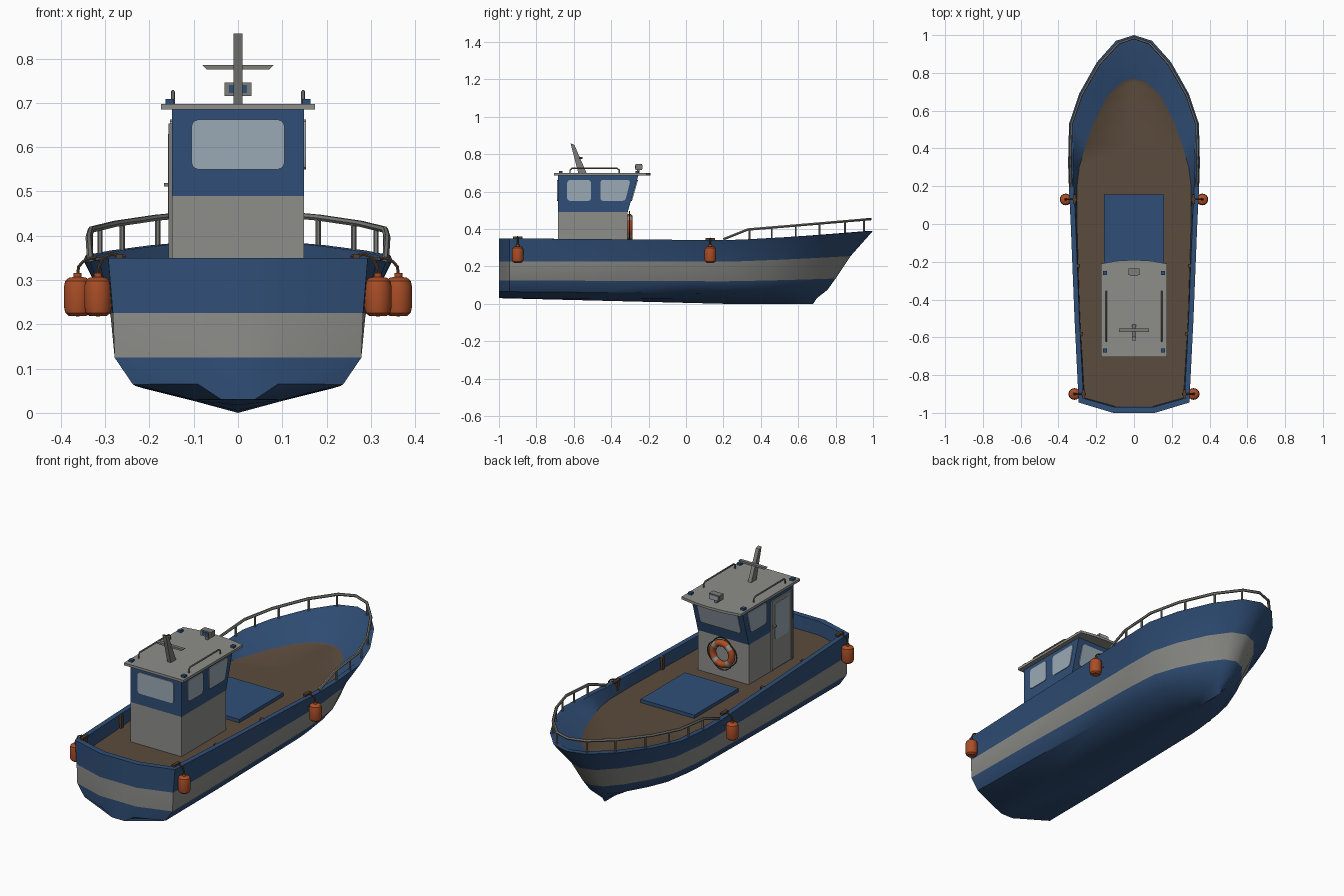
import bpy, bmesh, math
from mathutils import Vector, Matrix

if "Cube" in bpy.data.objects:
    bpy.data.objects.remove(bpy.data.objects["Cube"])

def mat(name, c):
    m = bpy.data.materials.new(name)
    m.diffuse_color = (*c, 1)
    m.use_nodes = True
    m.node_tree.nodes["Principled BSDF"].inputs["Base Color"].default_value = m.diffuse_color
    return m

BLUE = mat("hull_blue", (0.030, 0.078, 0.185))
GREY = mat("light_grey", (0.27, 0.27, 0.255))
DECK = mat("deck_brown", (0.105, 0.070, 0.045))
ORANGE = mat("fender_orange", (0.40, 0.075, 0.02))
GLASS = mat("window_glass", (0.33, 0.40, 0.46))
ROPE = mat("rope_brown", (0.085, 0.05, 0.028))
METAL = mat("rail_metal", (0.20, 0.20, 0.19))

def finish(name, me, mats, angle=35):
    for m in mats:
        me.materials.append(m)
    me.polygons.foreach_set("use_smooth", [True] * len(me.polygons))
    me.set_sharp_from_angle(angle=math.radians(angle))
    ob = bpy.data.objects.new(name, me)
    bpy.context.collection.objects.link(ob)
    return ob

def from_bm(name, bm, *mats, angle=35):
    bmesh.ops.recalc_face_normals(bm, faces=bm.faces[:])
    me = bpy.data.meshes.new(name)
    bm.to_mesh(me)
    bm.free()
    return finish(name, me, mats, angle)

def box(name, size, loc, m):
    bm = bmesh.new()
    bmesh.ops.create_cube(bm, size=1, matrix=Matrix.Translation(loc) @ Matrix.Diagonal((*size, 1)))
    return from_bm(name, bm, m)

def slab(name, pts, offset, m):
    """Extrude a planar outline by an offset vector."""
    bm = bmesh.new()
    f = bm.faces.new([bm.verts.new(p) for p in pts])
    r = bmesh.ops.extrude_face_region(bm, geom=[f])
    vs = [v for v in r["geom"] if isinstance(v, bmesh.types.BMVert)]
    bmesh.ops.translate(bm, verts=vs, vec=offset)
    if not any(len(e.link_faces) == 1 for e in bm.edges):
        return from_bm(name, bm, m)
    bm.faces.new([v for v in f.verts])
    return from_bm(name, bm, m)

def pane(name, quad, offset, m, r=0.014):
    """Thin plate with rounded corners."""
    q = [Vector(p) for p in quad]
    out = []
    for i, p in enumerate(q):
        a, b = (q[i - 1] - p).normalized() * r, (q[(i + 1) % 4] - p).normalized() * r
        out += [p + a, p + (a + b) * 0.29, p + b]
    return slab(name, out, Vector(offset), m)

def tube(name, pts, r, m, cyclic=False):
    cu = bpy.data.curves.new(name, 'CURVE')
    cu.dimensions = '3D'
    cu.bevel_depth, cu.bevel_resolution, cu.use_fill_caps = r, 1, True
    sp = cu.splines.new('POLY')
    sp.points.add(len(pts) - 1)
    for p, c in zip(sp.points, pts):
        p.co = (*c, 1)
    sp.use_cyclic_u = cyclic
    tmp = bpy.data.objects.new(name + "_path", cu)
    me = bpy.data.meshes.new_from_object(tmp)
    bpy.data.objects.remove(tmp)
    me.materials.clear()
    return finish(name, me, [m], 50)

def lathe(name, prof, loc, m, n=16):
    bm = bmesh.new()
    vs = [bm.verts.new((r, 0, z)) for r, z in prof]
    es = [bm.edges.new(p) for p in zip(vs, vs[1:])]
    bmesh.ops.spin(bm, geom=vs + es, cent=(0, 0, 0), axis=(0, 0, 1), angle=math.tau, steps=n)
    bmesh.ops.remove_doubles(bm, verts=bm.verts[:], dist=1e-5)
    bmesh.ops.translate(bm, verts=bm.verts[:], vec=loc)
    return from_bm(name, bm, m)

# Hull: stations from the transom centre round to the stem
YS = [-1, -1, -.945, -.5, 0, .2, .32, .53, .69, .857, .97, 1]
W = [0, .11, .293, .315, .335, .345, .349, .344, .29, .196, .095, 0]
DECK_EDGE = [(0, -.965), (.1, -.965), (.262, -.92), (.286, -.5), (.302, 0), (.302, .2),
             (.29, .3), (.255, .42), (.21, .545), (.14, .68), (.07, .75), (0, .77)]
DZ = 0.28

def bow(y):
    return max(0, (y - .2) / .8)

def rise(y, zs, zm, zb):
    return zm + (zs - zm) * max(0, (.2 - y) / 1.2) + (zb - zm) * bow(y) ** 1.3

def sheer(y):
    return rise(y, .35, .34, .39)

# rows: width factor stern/bow, stem y, height stern/mid/bow
ROWS = [(0, 0, .68, .03, 0, 0), (.34, .22, .70, .03, .025, .03), (.82, .48, .757, .065, .055, .075),
        (.96, .62, .80, .125, .12, .135), (.97, .75, .88, .225, .225, .255), (1, 1, 1, .35, .34, .39)]
grid = []
for k0, k1, ye, zs, zm, zb in ROWS:
    grid.append([(w * (k0 + (k1 - k0) * (y + 1) / 2), y if y < .2 else .2 + (y - .2) * (ye - .2) / .8,
                  rise(y, zs, zm, zb)) for y, w in zip(YS, W)])
grid.append([(max(0, w - (.01 if i == 1 else .026)), y + (.03 if i < 2 else .022 if i == 2 else -.025 * bow(y) ** 2),
              sheer(y)) for i, (y, w) in enumerate(zip(YS, W))])
grid.append([(x, y, DZ) for x, y in DECK_EDGE])
grid.append([(0, y, DZ) for x, y in DECK_EDGE])
bm = bmesh.new()
cache = {}
for sx in (1, -1):
    for r in range(len(grid) - 1):
        for i in range(len(YS) - 1):
            vs = []
            for x, y, z in (grid[r][i], grid[r][i + 1], grid[r + 1][i + 1], grid[r + 1][i]):
                key = (round(x * sx, 5) + 0.0, round(y, 5), round(z, 5))
                v = cache.get(key) or cache.setdefault(key, bm.verts.new(key))
                if v not in vs:
                    vs.append(v)
            if len(vs) > 2 and not bm.faces.get(vs):
                bm.faces.new(vs).material_index = 1 if r == 3 else 2 if r == 7 else 0
bmesh.ops.delete(bm, geom=[v for v in bm.verts if not v.link_faces], context='VERTS')
from_bm("hull", bm, BLUE, GREY, DECK, angle=40)

# Bow rail and its posts
def width(y):
    for (a, wa), (b, wb) in zip(list(zip(YS, W))[2:], list(zip(YS, W))[3:]):
        if y <= b:
            return wa + (wb - wa) * (y - a) / (b - a)
    return 0

def rail_pt(y):
    z = .345 + (y - .2) * .4 if y < .33 else .397 + (y - .33) * .083
    return Vector((max(0, width(y) - .012), y - .014 * bow(y) ** 2, z))

half = [rail_pt(y) for y in (.2, .26, .33, .43, .53, .61, .69, .77, .857, .92, .97, 1)]
tube("bow_rail", half + [Vector((-p.x, p.y, p.z)) for p in half[-2::-1]], .0075, METAL)
for sx in (-1, 1):
    for y in (.34, .46, .59, .72, .86, .965):
        p = rail_pt(y)
        p.x *= sx
        tube("rail_post", [(p.x, p.y, sheer(y) - .005), p], .006, METAL)

# Cargo hatch
box("hatch_cover", (.315, .37, .018), (0, -.03, DZ + .011), BLUE)
box("hatch_coaming", (.30, .355, .006), (0, -.03, DZ + .003), METAL)

# Wheelhouse
def front_y(z):
    return -.312 + .057 * (z - .49) / .195

def prism(name, yz, hw, m):
    return slab(name, [(-hw, y, z) for y, z in yz], Vector((2 * hw, 0, 0)), m)

prism("cabin_lower", [(-.685, DZ), (-.312, DZ), (-.312, .49), (-.685, .49)], .149, GREY)
prism("cabin_upper", [(-.685, .49), (-.312, .49), (front_y(.688), .688), (-.685, .688)], .149, BLUE)
slab("roof", [(-.174, -.705, .685), (.174, -.705, .685), (.174, -.21, .685), (.09, -.195, .685),
              (0, -.19, .685), (-.09, -.195, .685), (-.174, -.21, .685)], Vector((0, 0, .013)), GREY)

# Windows
pane("aft_window", [(-.105, -.685, .55), (.105, -.685, .55), (.105, -.685, .662), (-.105, -.685, .662)],
     (0, -.004, 0), GLASS)
pane("forward_window", [(-.12, front_y(.55), .55), (.12, front_y(.55), .55),
                        (.12, front_y(.662), .662), (-.12, front_y(.662), .662)], (0, .005, -.001), GLASS)
for sx in (-1, 1):
    x = .149 * sx
    pane("side_window_forward", [(x, -.458, .55), (x, -.325, .55), (x, -.297, .662), (x, -.458, .662)],
         (.004 * sx, 0, 0), GLASS)
pane("side_window_aft", [(.149, -.635, .55), (.149, -.508, .55), (.149, -.508, .662), (.149, -.635, .662)],
     (.004, 0, 0), GLASS)

# Door on the port side
box("door", (.008, .165, .365), (-.151, -.578, .468), GREY)
pane("door_window", [(-.155, -.635, .44), (-.155, -.52, .44), (-.155, -.52, .63), (-.155, -.635, .63)],
     (-.003, 0, 0), GLASS)
for y in (-.66, -.496):
    box("door_jamb", (.01, .007, .37), (-.152, y, .468), METAL)
box("door_handle", (.014, .02, .008), (-.16, -.51, .515), METAL)

# Life ring on the forward wall
RC = Vector((0, -.302, .408))
bpy.ops.mesh.primitive_torus_add(major_segments=32, minor_segments=10, major_radius=.056, minor_radius=.017,
                                 location=RC, rotation=(math.pi / 2, 0, 0))
ring = bpy.context.object
ring.name = "life_ring"
ring.data.materials.append(ORANGE)
ring.data.materials.append(GREY)
for f in ring.data.polygons:
    f.use_smooth = True
    a = math.atan2(f.center.y, f.center.x) % (math.pi / 2)
    f.material_index = int(abs(a - math.pi / 4) < .2)
loop = []
for i in range(48):
    a = math.tau * i / 48
    r = .074 + .011 * abs(math.cos(2 * a))
    loop.append(RC + Vector((r * math.cos(a), 0, r * math.sin(a))))
tube("life_ring_rope", loop, .003, ROPE, True)

# Roof fittings: grab rails, corner pads, searchlight
for sx in (-1, 1):
    x = .147 * sx
    tube("roof_rail", [(x, y, z) for y, z in ((-.62, .695), (-.62, .715), (-.61, .725), (-.37, .725),
                                              (-.357, .715), (-.357, .695))], .0045, METAL)
    for y in (-.67, -.26):
        box("roof_pad", (.02, .02, .012), (.154 * sx, y, .703), BLUE)
box("searchlight_stem", (.014, .014, .03), (0, -.255, .709), METAL)
slab("searchlight", [(-.03, -.235, .716), (.03, -.235, .716), (.03, -.235, .746), (-.03, -.235, .746)],
     Vector((0, -.035, 0)), METAL)
box("searchlight_back", (.04, .004, .018), (0, -.271, .731), BLUE)
box("searchlight_lens", (.05, .004, .022), (0, -.234, .731), GLASS)

# Mast with crossbar
prism("mast", [(-.575, .695), (-.53, .695), (-.597, .85), (-.617, .857)], .010, METAL)
slab("mast_crossbar", [(-.08, -.572, .785), (.08, -.572, .785), (.07, -.572, .775), (-.07, -.572, .775)],
     Vector((0, .018, 0)), METAL)

# Fenders with ropes and cleats, bulwark ribs
for sx in (-1, 1):
    for cx, y in ((.316, -.9), (.362, .13)):
        lathe("fender", [(0, .218), (.02, .219), (.028, .226), (.031, .24), (.031, .285), (.028, .298),
                         (.02, .305), (.009, .307), (.009, .316), (0, .316)], (cx * sx, y, 0), ORANGE)
        z = sheer(y)
        tube("fender_rope", [(sx * (cx + dx), y, h) for dx, h in
                             ((0, .312), (-.002, .33), (-.012, z + .001), (-.03, z + .009), (-.062, z + .004))],
             .004, ROPE)
        box("cleat", (.016, .05, .010), (sx * (cx - .048), y, z + .005), ROPE)
        box("cleat_post", (.014, .018, .065), (sx * (cx - .052), y, z - .03), ROPE)
    for y in (-.58, -.22):
        box("bulwark_rib", (.018, .018, .064), (sx * (width(y) - .032), y, DZ + .032), ROPE)
